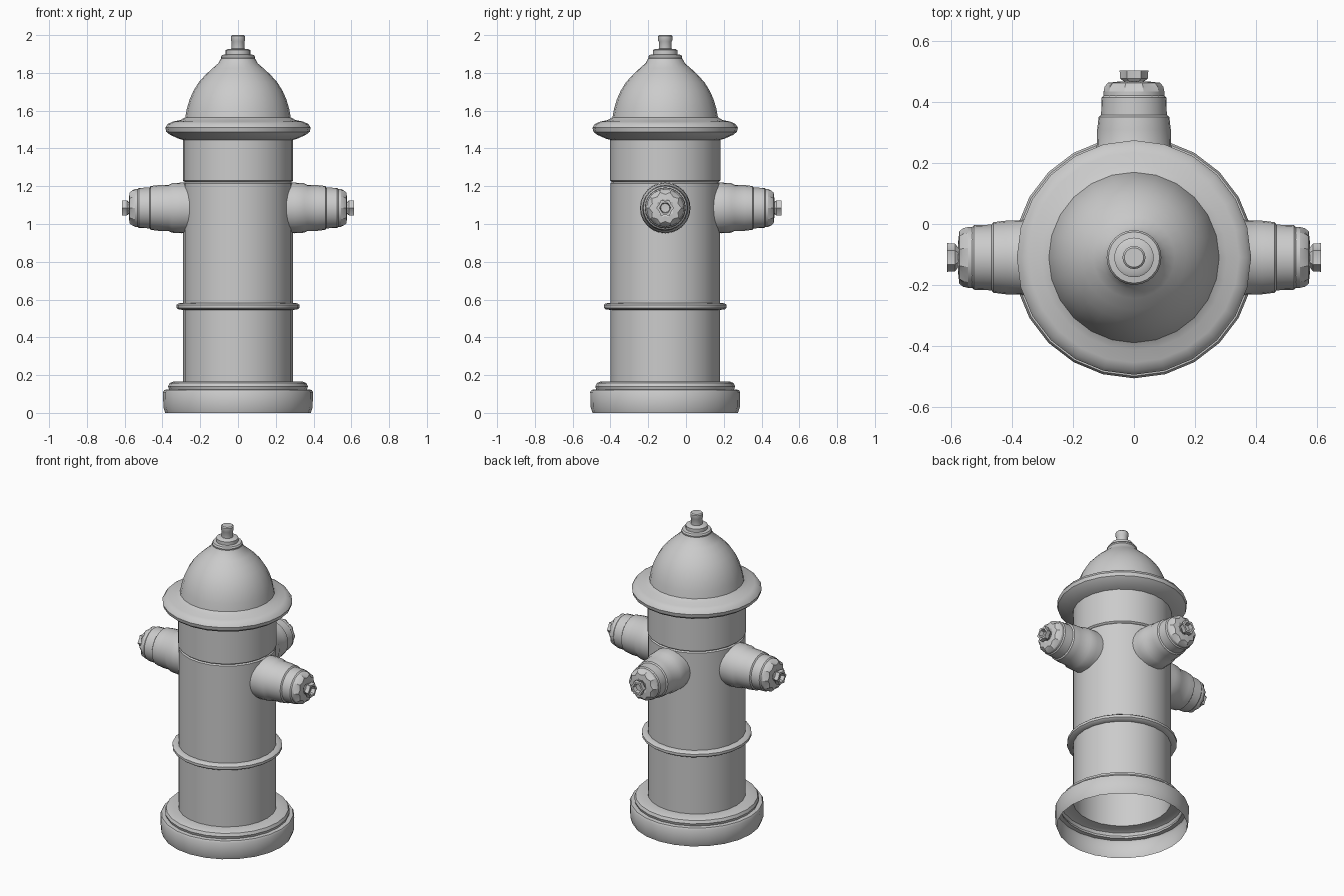
import bpy, bmesh, math
from mathutils import Matrix, Vector

cube = bpy.data.objects.get("Cube")
if cube:
    bpy.data.objects.remove(cube, do_unlink=True)

AXIS = Vector((0, -0.11, 0))
NOZZLE_HEIGHT = 1.085

grey = bpy.data.materials.new("cast_iron_grey")
grey.use_nodes = True
GREY = (0.6, 0.6, 0.6, 1)
grey.diffuse_color = GREY
grey.node_tree.nodes["Principled BSDF"].inputs["Base Color"].default_value = GREY


def lathe(name, profile, sides=24, matrix=None, sharp=35):
    """Spin (radius, height[, flute depth]) points round z; flutes pull in every other corner."""
    bm = bmesh.new()
    rings = []
    for point in profile:
        radius, height = point[:2]
        flute = point[2] if len(point) > 2 else 0
        ring = []
        for i in range(sides):
            a = math.tau * i / sides
            r = radius - flute * (i % 2)
            ring.append(bm.verts.new((r * math.cos(a), r * math.sin(a), height)))
        rings.append(ring)
    for low, high in zip(rings, rings[1:]):
        for i in range(sides):
            j = (i + 1) % sides
            bm.faces.new((low[i], low[j], high[j], high[i]))
    bmesh.ops.remove_doubles(bm, verts=bm.verts, dist=1e-5)
    mesh = bpy.data.meshes.new(name)
    bm.to_mesh(mesh)
    bm.free()
    mesh.materials.append(grey)
    obj = bpy.data.objects.new(name, mesh)
    bpy.context.collection.objects.link(obj)
    obj.matrix_world = matrix if matrix else Matrix.Translation(AXIS)
    bpy.ops.object.select_all(action='DESELECT')
    obj.select_set(True)
    bpy.context.view_layer.objects.active = obj
    bpy.ops.object.shade_smooth_by_angle(angle=math.radians(sharp))
    return obj


# Hollow foot with a rounded step
lathe("base_ring", [(0.385, 0), (0.395, 0.03), (0.397, 0.11), (0.39, 0.122), (0.365, 0.124),
                    (0.37, 0.14), (0.362, 0.158), (0.345, 0.165), (0.29, 0.167)])

# Barrel with its raised band and the collar above the groove
lathe("barrel", [(0.29, 0.165), (0.29, 1.215), (0.282, 1.222)])
lathe("barrel_band", [(0.29, 0.545), (0.315, 0.548), (0.325, 0.556), (0.325, 0.572),
                      (0.315, 0.58), (0.29, 0.582)])
lathe("collar", [(0.282, 1.222), (0.292, 1.23), (0.292, 1.45)])

# Bonnet flange and dome
lathe("bonnet_flange", [(0.29, 1.445), (0.315, 1.452), (0.36, 1.472), (0.38, 1.488),
                        (0.385, 1.51), (0.372, 1.53), (0.345, 1.542), (0.305, 1.55),
                        (0.28, 1.565)])
lathe("bonnet_dome", [(0.28, 1.56), (0.271, 1.61), (0.256, 1.66), (0.236, 1.705),
                      (0.208, 1.75), (0.172, 1.79), (0.134, 1.825), (0.105, 1.85),
                      (0.09, 1.877)])

# Operating stem on top
lathe("stem_washer", [(0.088, 1.872), (0.09, 1.885), (0.084, 1.895), (0.065, 1.898),
                      (0.065, 1.92), (0.055, 1.926), (0.034, 1.928)])
lathe("operating_stem", [(0.034, 1.925), (0.034, 1.965), (0.038, 1.972), (0.038, 1.994),
                         (0.032, 2.0), (0, 2.0)], sides=16)

# Three hose outlets, each a stepped spout, a fluted cap and a socketed nut
SPOUT = [(0.133, 0.24), (0.134, 0.30), (0.131, 0.35), (0.122, 0.368), (0.121, 0.42),
         (0.116, 0.462), (0.108, 0.468), (0.106, 0.525), (0.1, 0.532)]
CAP = [(0.1, 0.53), (0.1, 0.545), (0.096, 0.562, 0.008), (0.086, 0.574, 0.014),
       (0.05, 0.578, 0.008), (0.032, 0.572)]
NUT = [(0.032, 0.565), (0.032, 0.578), (0.046, 0.588, 0.01), (0.047, 0.615, 0.01),
       (0.03, 0.615, 0.004), (0.024, 0.59), (0, 0.588)]

for side, direction in (("left", (1, 0, 0)), ("right", (-1, 0, 0)), ("back", (0, 1, 0))):
    turn = Vector(direction).to_track_quat('Z', 'Y').to_matrix().to_4x4()
    place = Matrix.Translation(AXIS + Vector((0, 0, NOZZLE_HEIGHT))) @ turn
    lathe(side + "_outlet_spout", SPOUT, 24, place)
    lathe(side + "_outlet_cap", CAP, 20, place, 25)
    lathe(side + "_outlet_nut", NUT, 12, place, 25)
